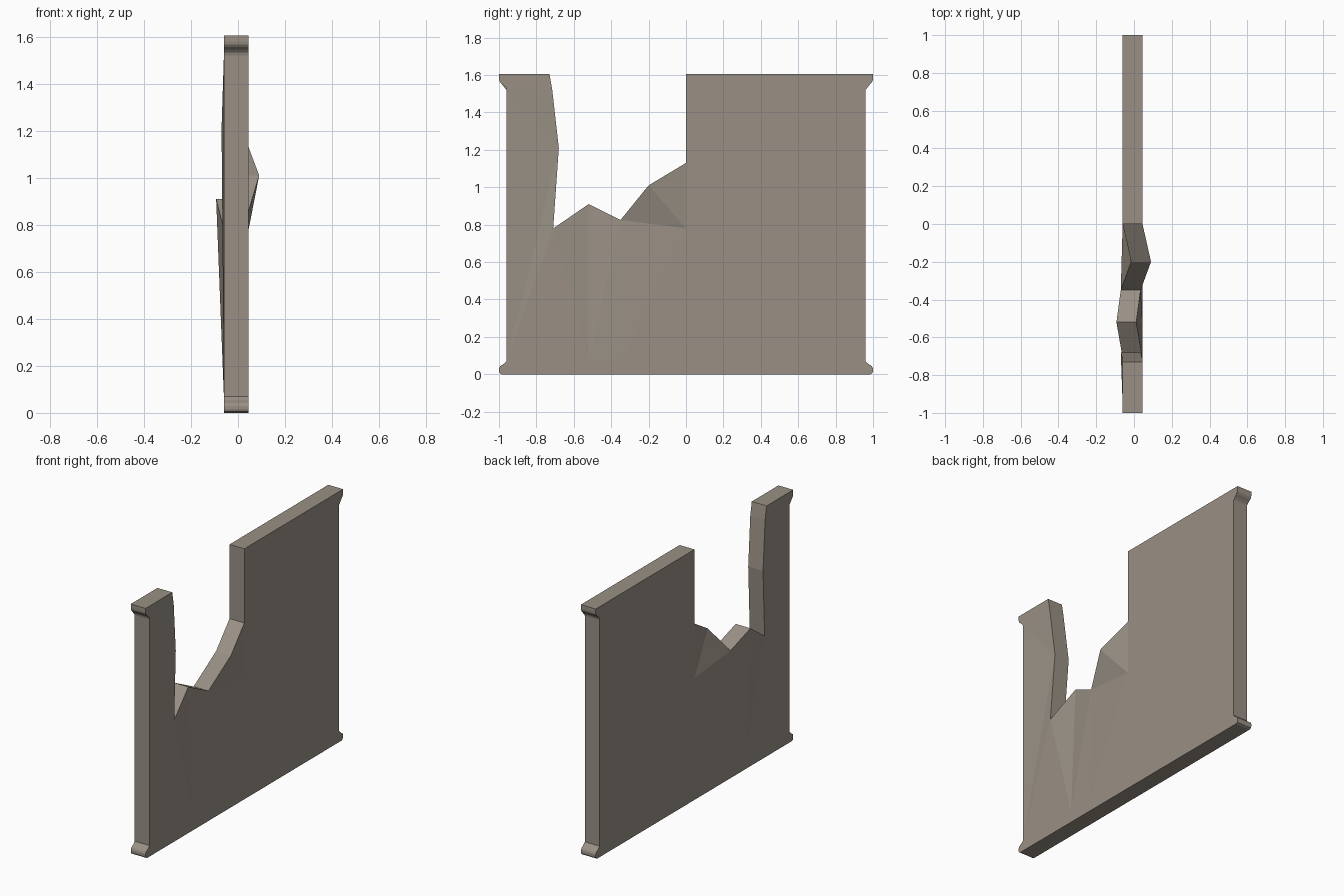
import bpy, bmesh

if "Cube" in bpy.data.objects:
    bpy.data.objects.remove(bpy.data.objects["Cube"])

X_MID, HALF = -0.0075, 0.0525   # slab centre plane and half thickness

mat = bpy.data.materials.new("taupe_stone")
mat.diffuse_color = (0.32, 0.28, 0.235, 1)
mat.use_nodes = True
mat.node_tree.nodes["Principled BSDF"].inputs["Base Color"].default_value = mat.diffuse_color

# End profile of the wall: distance from the centre and height
foot = [(0.985, 0.0), (0.995, 0.005), (1.0, 0.015), (1.0, 0.03), (0.995, 0.042),
        (0.975, 0.055), (0.96, 0.07)]
cap = [(0.96, 1.52), (0.963, 1.532), (0.975, 1.545), (0.99, 1.557), (0.998, 1.568),
       (1.0, 1.58), (1.0, 1.605)]


def left(points):
    return [(-y, z) for y, z in points]


# Points on the broken edge that are bent out of the plane
bend = {(-0.68, 1.21): -0.01, (-0.52, 0.91): -0.033,
        (-0.35, 0.825): -0.01, (-0.2, 1.01): 0.045}

F = 0.07
base_l, base_r = (-0.96, F), (0.96, F)
b1, b2, b3, b4 = (-0.71, F), (-0.52, F), (-0.35, F), (0.0, F)
n0, n1, n2, n3 = (-0.73, 1.605), (-0.715, 1.52), (-0.68, 1.21), (-0.71, 0.78)
n4, n5, n6, n7 = (-0.52, 0.91), (-0.35, 0.825), (-0.2, 1.01), (0.0, 1.13)
low, neck = (0.0, 0.78), (0.0, 1.52)
top_l = (-0.96, 1.52)

panels = [
    # bottom lip
    left(foot)[:-1] + [base_l, b1, b2, b3, b4, base_r] + foot[:-1][::-1],
    # left stub
    [base_l, b1, n3], [base_l, n3, n2], [base_l, n2, top_l], [top_l, n2, n1],
    left(cap) + [n0, n1],
    # bent columns under the break
    [b1, b2, n4, n3], [b2, b3, n5, n4], [b3, b4, low, n5],
    [low, n7, n6], [low, n6, n5],
    # intact right half and its top lip
    [b4, base_r, (0.96, 1.52), neck, n7, low],
    cap + [(0.0, 1.605), neck],
]

bm = bmesh.new()
cache = {}


def vert(p, side):
    key = (round(p[0], 4), round(p[1], 4), side)
    if key not in cache:
        x = X_MID + side * HALF + bend.get((p[0], p[1]), 0)
        cache[key] = bm.verts.new((x, p[0], p[1]))
    return cache[key]


def area(poly):
    return sum(a[0] * b[1] - b[0] * a[1] for a, b in zip(poly, poly[1:] + poly[:1]))


# Both broad faces, then side walls along every open edge
edges = set()
for poly in panels:
    if area(poly) < 0:
        poly = poly[::-1]
    bm.faces.new([vert(p, 1) for p in poly])
    bm.faces.new([vert(p, -1) for p in reversed(poly)])
    edges.update(zip(poly, poly[1:] + poly[:1]))
for a, b in sorted(edges):
    if (b, a) not in edges:
        bm.faces.new([vert(b, 1), vert(a, 1), vert(a, -1), vert(b, -1)])

bmesh.ops.triangulate(bm, faces=[f for f in bm.faces if len(f.verts) > 3])
bmesh.ops.recalc_face_normals(bm, faces=bm.faces)
mesh = bpy.data.meshes.new("broken_wall")
bm.to_mesh(mesh)
bm.free()
mesh.materials.append(mat)
wall = bpy.data.objects.new("broken_wall", mesh)
bpy.context.collection.objects.link(wall)
